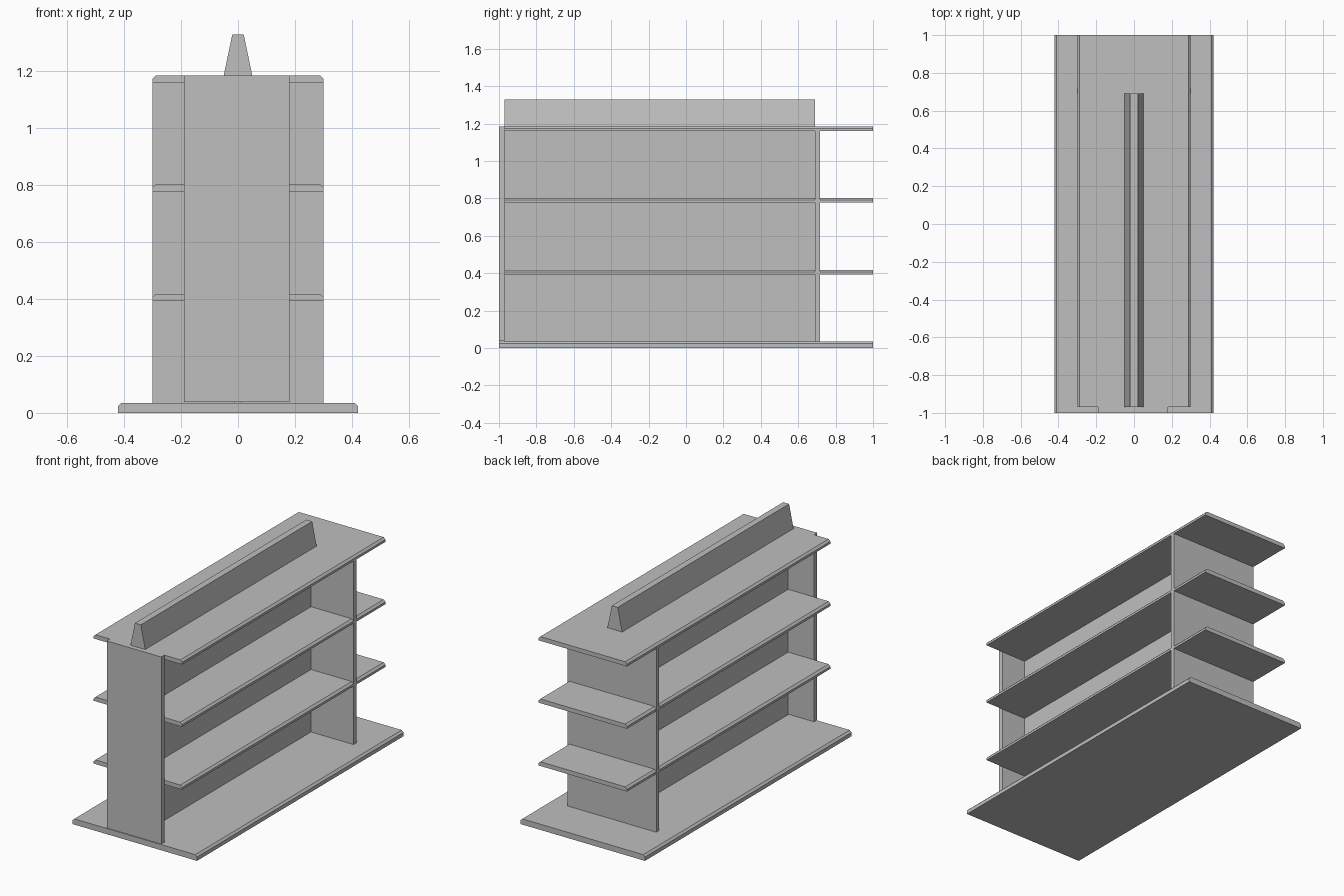
import bpy

cube = bpy.data.objects.get("Cube")
if cube:
    bpy.data.objects.remove(cube, do_unlink=True)

grey = bpy.data.materials.new("shelf_grey")
grey.use_nodes = True
tone = (0.52, 0.52, 0.52, 1)
grey.diffuse_color = tone
grey.node_tree.nodes["Principled BSDF"].inputs["Base Color"].default_value = tone


def extrude(name, profile, y0, y1):
    """Extrude an x-z profile (counter-clockwise seen from the front) along y."""
    n = len(profile)
    verts = [(x, y, z) for y in (y0, y1) for x, z in profile]
    faces = [list(range(n)), list(range(2 * n - 1, n - 1, -1))]
    faces += [(i, i + n, (i + 1) % n + n, (i + 1) % n) for i in range(n)]
    mesh = bpy.data.meshes.new(name)
    mesh.from_pydata(verts, [], faces)
    mesh.materials.append(grey)
    obj = bpy.data.objects.new(name, mesh)
    bpy.context.collection.objects.link(obj)
    return obj


def panel(name, x0, x1, y0, y1, z0, z1):
    return extrude(name, [(x0, z0), (x1, z0), (x1, z1), (x0, z1)], y0, y1)


def board(name, half, y0, y1, z0, z1):
    """Flat board with its long top edges chamfered."""
    c = 0.012
    extrude(name, [(-half, z0), (half, z0), (half, z1 - c), (half - c, z1),
                   (c - half, z1), (-half, z1 - c)], y0, y1)


FRONT, BACK, TOP, FLOOR = -0.97, 0.69, 1.185, 0.035

# Base and shelves
board("base", 0.422, -1, 1, 0, FLOOR)
for name, top in (("lower_shelf", 0.418), ("middle_shelf", 0.803), ("top_shelf", TOP)):
    board(name, 0.3, FRONT, 1, top - 0.026, top)

# Upright panels
panel("front_panel", -0.19, 0.18, -1, FRONT, 0.038, TOP)
panel("back_panel", -0.3005, 0.3005, BACK, BACK + 0.027, FLOOR, TOP - 0.012)
panel("centre_panel", -0.014, 0.012, FRONT, BACK, FLOOR, TOP - 0.012)

# Tapered ridge on top
extrude("top_ridge", [(-0.05, TOP), (0.05, TOP), (0.02, 1.328), (-0.02, 1.328)], FRONT, BACK)
